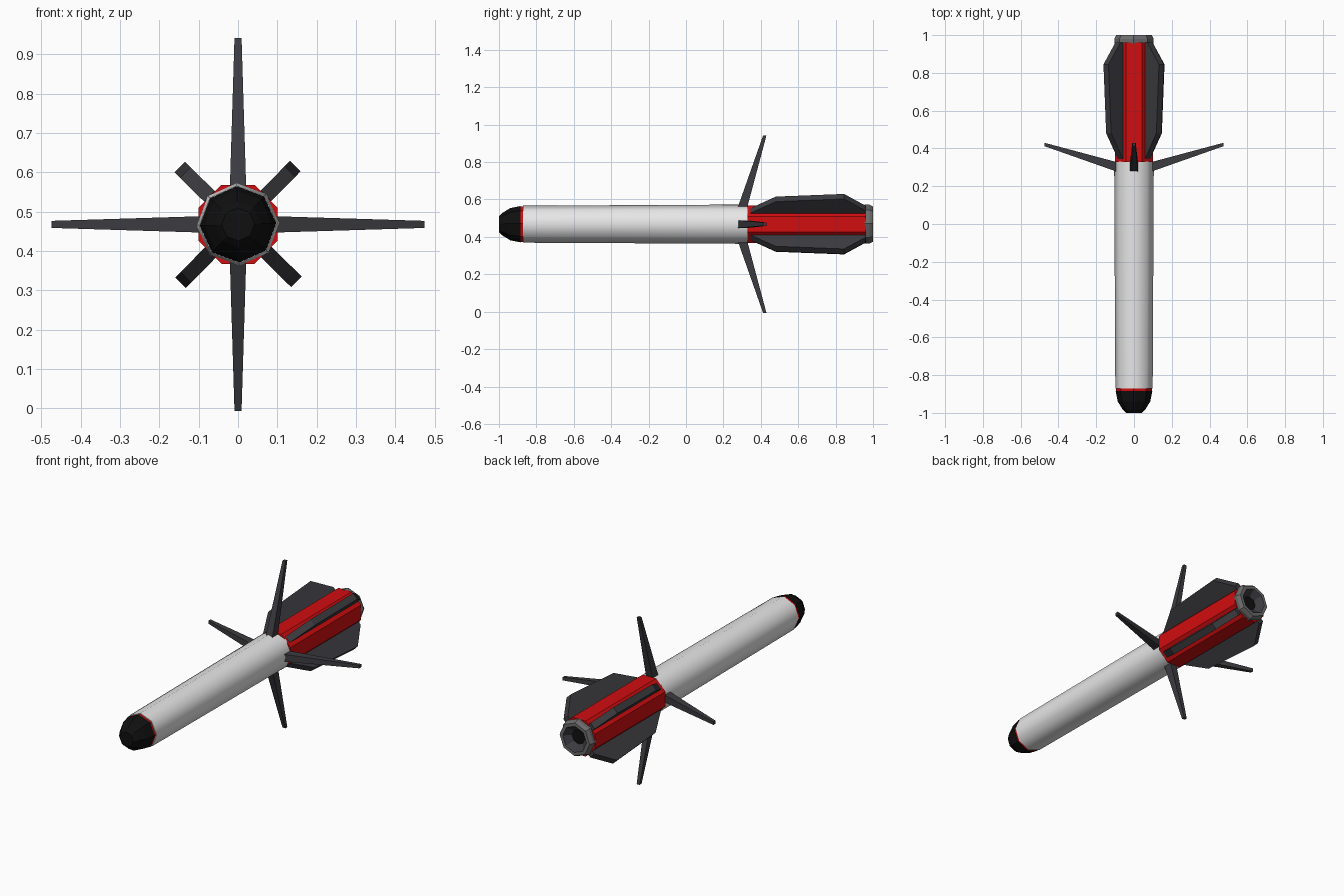
import bpy, bmesh, math
from mathutils import Vector

if "Cube" in bpy.data.objects:
    bpy.data.objects.remove(bpy.data.objects["Cube"])

CZ = 0.468  # height of the long axis


def mat(name, rgb):
    m = bpy.data.materials.new(name)
    m.diffuse_color = (*rgb, 1)
    m.use_nodes = True
    m.node_tree.nodes["Principled BSDF"].inputs["Base Color"].default_value = m.diffuse_color
    return m


WHITE = mat("white", (0.80, 0.80, 0.80))
RED = mat("red", (0.64, 0.004, 0.005))
DARK = mat("dark_grey", (0.045, 0.045, 0.052))
GREY = mat("mid_grey", (0.15, 0.15, 0.15))
BLACK = mat("black", (0.005, 0.005, 0.005))


def finish(name, bm, *mats):
    bmesh.ops.recalc_face_normals(bm, faces=bm.faces)
    me = bpy.data.meshes.new(name)
    bm.to_mesh(me)
    bm.free()
    for m in mats:
        me.materials.append(m)
    ob = bpy.data.objects.new(name, me)
    bpy.context.collection.objects.link(ob)
    return ob


def lathe(name, profile, mats, turn=0.0, band_mats=None):
    """Eight-sided body along y from (y, radius) points, with closed ends."""
    bm = bmesh.new()
    rings = []
    for y, r in profile:
        angles = [math.radians(turn + 45 * i) for i in range(8)]
        rings.append([bm.verts.new((r * math.cos(a), y, CZ + r * math.sin(a))) for a in angles])
    for k, (a, b) in enumerate(zip(rings, rings[1:])):
        for i in range(8):
            j = (i + 1) % 8
            f = bm.faces.new((a[i], a[j], b[j], b[i]))
            f.material_index = band_mats[k] if band_mats else 0
    bm.faces.new(rings[0])
    end = bm.faces.new(rings[-1])
    end.material_index = band_mats[-1] if band_mats else 0
    return finish(name, bm, *mats)


def radial(angle, r, y, side):
    """Point at radius r in the given direction, shifted sideways."""
    c, s = math.cos(angle), math.sin(angle)
    return Vector((r * c - side * s, y, CZ + r * s + side * c))


# nose, red collar and long smooth tube
lathe("nose_cap", [(-1.0, 0.042), (-0.985, 0.058), (-0.94, 0.086), (-0.885, 0.097)], [BLACK], 2)
lathe("nose_collar", [(-0.887, 0.095), (-0.868, 0.095)], [RED], 2)
tube = lathe("main_tube", [(-0.872, 0.099), (0.33, 0.105)], [WHITE], 2)
bpy.context.view_layer.objects.active = tube
tube.select_set(True)
bpy.ops.object.shade_smooth_by_angle(angle=math.radians(50))

# red tail section, with flat sides facing up, down, left and right
lathe("tail_section", [(0.328, 0.109), (0.962, 0.109)], [RED], 22.5)

# hollow nozzle: grey rim, dark inner cone, black throat
lathe("nozzle", [(0.955, 0.104), (0.98, 0.104), (1.0, 0.094), (1.0, 0.075), (0.965, 0.04)],
      [GREY, DARK, BLACK], 2, [0, 0, 0, 1, 2])

# four slender swept fins: tapered bars
for i, label in enumerate(("right", "top", "left", "bottom")):
    a = math.radians(90 * i)
    bm = bmesh.new()
    rings = []
    for r, y0, y1, w in ((0.085, 0.275, 0.326, 0.021), (0.474, 0.412, 0.43, 0.009)):
        rings.append([bm.verts.new(radial(a, r, y, s))
                      for y, s in ((y0, -w), (y1, -w), (y1, w), (y0, w))])
    for k in range(4):
        n = (k + 1) % 4
        bm.faces.new((rings[0][k], rings[0][n], rings[1][n], rings[1][k]))
    bm.faces.new(rings[0])
    bm.faces.new(rings[1])
    finish("swept_fin_" + label, bm, DARK)

# four thick diagonal tail fins: extruded profile plates
outline = [(0.345, 0.08), (0.345, 0.102), (0.48, 0.188), (0.845, 0.208), (0.96, 0.12), (0.96, 0.08)]
for i in range(4):
    a = math.radians(45.5 + 90 * i)
    bm = bmesh.new()
    sides = [[bm.verts.new(radial(a, r, y, s)) for y, r in outline] for s in (-0.019, 0.019)]
    for s in sides:
        bm.faces.new(s)
    for k in range(len(outline)):
        n = (k + 1) % len(outline)
        bm.faces.new((sides[0][k], sides[0][n], sides[1][n], sides[1][k]))
    finish("tail_fin_%d" % (i + 1), bm, DARK)
